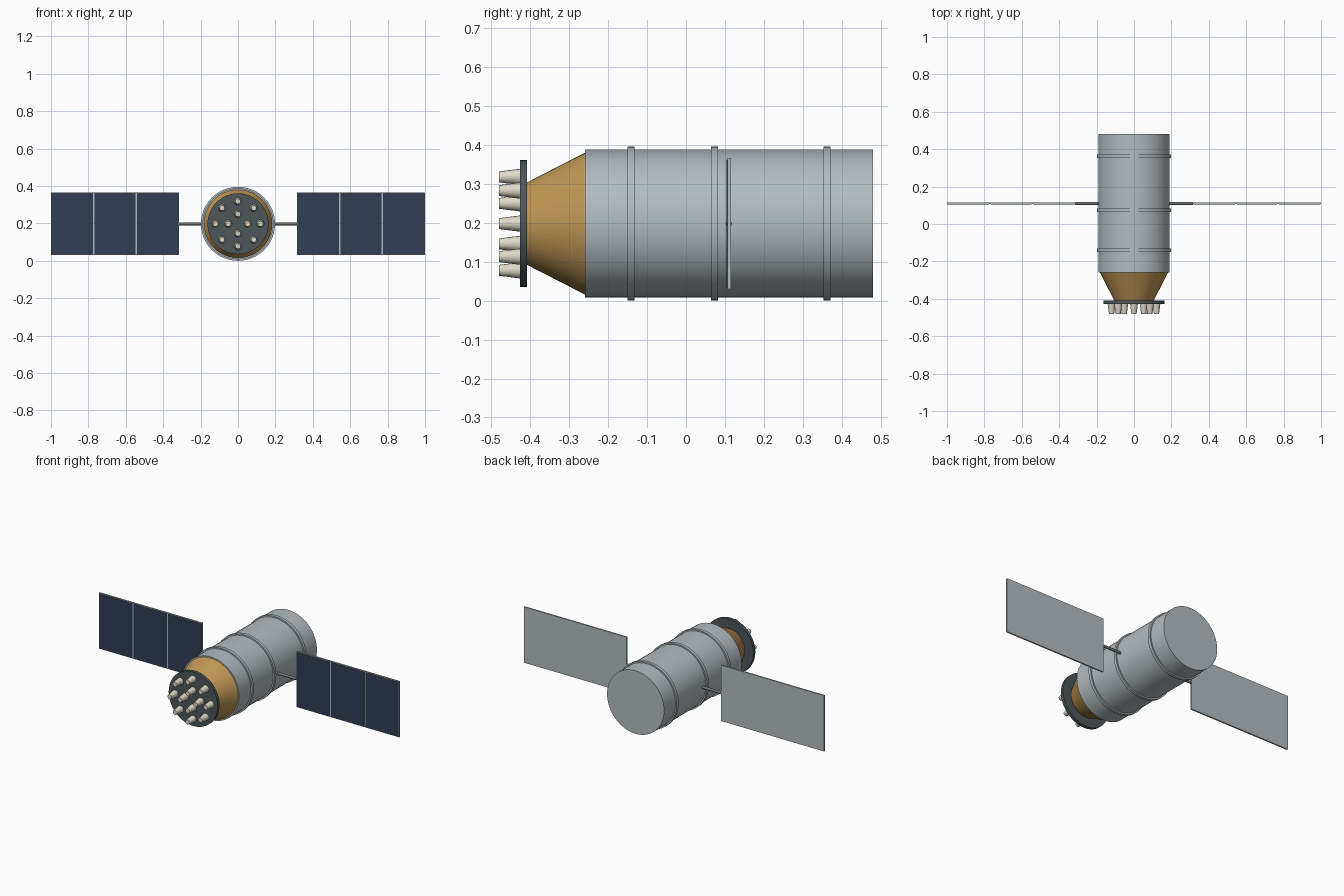
import bpy
import math
from mathutils import Matrix, Vector

cube = bpy.data.objects.get("Cube")
if cube:
    bpy.data.objects.remove(cube, do_unlink=True)

AXIS_Z = 0.198   # height of the hull axis
WING_Y = 0.11    # plane of the solar wings


def material(name, rgb):
    mat = bpy.data.materials.new(name)
    mat.use_nodes = True
    colour = (*rgb, 1)
    mat.diffuse_color = colour
    mat.node_tree.nodes["Principled BSDF"].inputs["Base Color"].default_value = colour
    return mat


hull_grey = material("hull grey", (0.45, 0.50, 0.53))
arm_grey = material("arm grey", (0.16, 0.18, 0.19))
gold = material("gold foil", (0.53, 0.31, 0.09))
dark_grey = material("dark grey", (0.075, 0.095, 0.10))
cream = material("nozzle cream", (0.73, 0.69, 0.57))
cell_blue = material("solar cell blue", (0.03, 0.048, 0.089))


def frustum(name, start, end, r_start, r_end, mat, sides=48):
    """Round part running from start to end."""
    a, b = Vector(start), Vector(end)
    bpy.ops.mesh.primitive_cone_add(vertices=sides, radius1=r_start, radius2=r_end,
                                    depth=(b - a).length)
    obj = bpy.context.object
    turn = Vector((0, 0, 1)).rotation_difference(b - a).to_matrix().to_4x4()
    obj.data.transform(Matrix.Translation((a + b) / 2) @ turn)
    obj.name = name
    obj.data.materials.append(mat)
    bpy.ops.object.shade_smooth_by_angle(angle=math.radians(35))
    return obj


def along_y(name, y0, y1, r0, r1, mat, x=0, dz=0, sides=48):
    z = AXIS_Z + dz
    return frustum(name, (x, y0, z), (x, y1, z), r0, r1, mat, sides)


def box(name, low, high, mat):
    low, high = Vector(low), Vector(high)
    bpy.ops.mesh.primitive_cube_add(size=1)
    obj = bpy.context.object
    obj.data.transform(Matrix.Translation((low + high) / 2) @ Matrix.Diagonal((*(high - low), 1)))
    obj.name = name
    obj.data.materials.append(mat)
    return obj


# Hull with raised bands
along_y("hull", -0.26, 0.48, 0.19, 0.19, hull_grey)
for y in (-0.141, 0.073, 0.362):
    along_y("hull_band", y - 0.009, y + 0.009, AXIS_Z, AXIS_Z, hull_grey)

# Tapered nose and engine plate
along_y("nose_cone", -0.41, -0.258, 0.105, 0.183, gold)
along_y("engine_plate", -0.427, -0.408, 0.163, 0.163, dark_grey)

# Nozzles in two rings
for count, ring in ((4, 0.052), (8, 0.12)):
    for i in range(count):
        t = math.tau * i / count
        along_y("nozzle", -0.425, -0.48, 0.021, 0.014, cream,
                ring * math.cos(t), ring * math.sin(t), 16)

# Solar wings, mirrored left and right
INNER, OUTER, HALF, CELLS, GAP = 0.315, 1.0, 0.168, 3, 0.004
step = (OUTER - INNER) / CELLS
for side, label in ((1, "left"), (-1, "right")):
    frustum(label + "_arm", (side * 0.17, WING_Y, AXIS_Z), (side * INNER, WING_Y, AXIS_Z),
            0.008, 0.008, arm_grey, 16)

    def span(a, b):
        return sorted((side * a, side * b))

    x0, x1 = span(INNER, OUTER)
    box(label + "_panel", (x0, WING_Y - 0.004, AXIS_Z - HALF),
        (x1, WING_Y + 0.005, AXIS_Z + HALF), hull_grey)
    for i in range(CELLS):
        a = INNER + i * step
        x0, x1 = span(a + GAP, a + step - GAP)
        box(label + "_solar_cell", (x0, WING_Y - 0.006, AXIS_Z - HALF + GAP),
            (x1, WING_Y - 0.003, AXIS_Z + HALF - GAP), cell_blue)
